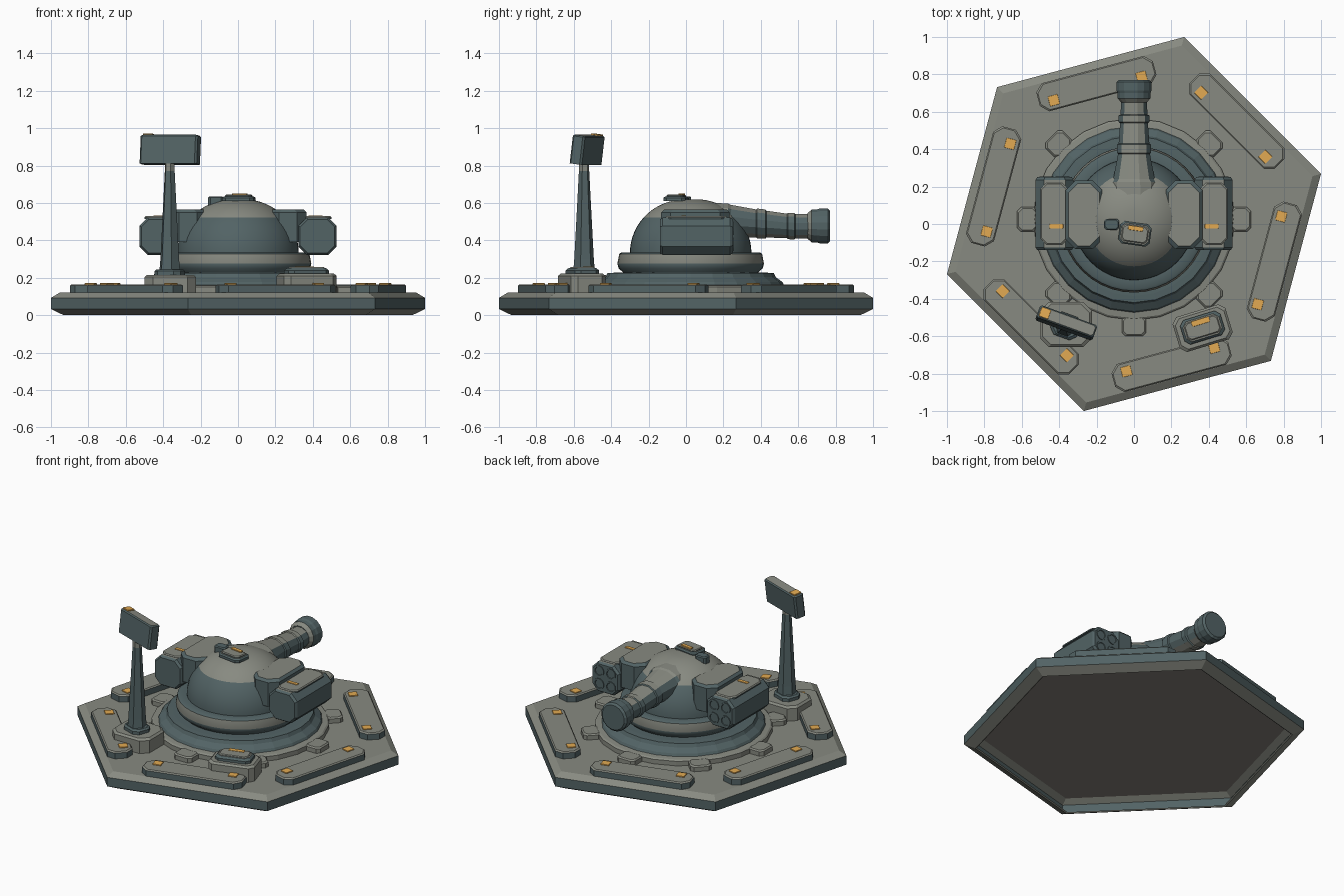
import bpy, bmesh
from math import sin, cos, pi, radians
from mathutils import Matrix, Vector

cube = bpy.data.objects.get("Cube")
if cube:
    bpy.data.objects.remove(cube, do_unlink=True)

GREY, TEAL, AMBER, DARK = range(4)


def material(name, rgb):
    m = bpy.data.materials.new(name)
    m.use_nodes = True
    m.diffuse_color = (*rgb, 1)
    m.node_tree.nodes["Principled BSDF"].inputs["Base Color"].default_value = (*rgb, 1)
    return m


MATS = [material("warm grey paint", (0.245, 0.255, 0.22)),
        material("slate teal metal", (0.085, 0.125, 0.13)),
        material("amber lamp", (0.76, 0.4, 0.085)),
        material("dark underside", (0.225, 0.205, 0.185))]


def place(x, y, z=0, turn=0):
    return Matrix.Translation((x, y, z)) @ Matrix.Rotation(radians(turn), 4, 'Z')


def loft(name, rings, bands, matrix=Matrix(), caps=(GREY, GREY), smooth=False, rule=None):
    """Skin a stack of rings; bands colours each strip, caps the first and last ring."""
    bm = bmesh.new()
    loops = [[bm.verts.new(matrix @ Vector(p)) for p in ring] for ring in rings]
    n = len(loops[0])
    for k, (a, b) in enumerate(zip(loops, loops[1:])):
        for i in range(n):
            j = (i + 1) % n
            bm.faces.new((a[i], a[j], b[j], b[i])).material_index = bands[k % len(bands)]
    bm.faces.new(loops[0][::-1]).material_index = caps[0]
    bm.faces.new(loops[-1]).material_index = caps[1]
    bmesh.ops.recalc_face_normals(bm, faces=bm.faces)
    if rule:
        for f in bm.faces:
            f.material_index = rule(f.normal)
    mesh = bpy.data.meshes.new(name)
    bm.to_mesh(mesh)
    bm.free()
    for m in MATS:
        mesh.materials.append(m)
    ob = bpy.data.objects.new(name, mesh)
    bpy.context.collection.objects.link(ob)
    if smooth:
        bpy.ops.object.select_all(action='DESELECT')
        ob.select_set(True)
        bpy.context.view_layer.objects.active = ob
        bpy.ops.object.shade_smooth_by_angle(angle=radians(35))


def circle(r, z, n, start=0):
    return [(r * cos(start + 2 * pi * i / n), r * sin(start + 2 * pi * i / n), z) for i in range(n)]


def lathe(name, profile, n, bands, matrix=Matrix(), start=0, **kw):
    loft(name, [circle(r, z, n, start) for r, z in profile], bands, matrix, **kw)


def outline(w, d, c):
    """Rectangle with cut corners."""
    x, y = w / 2, d / 2
    return [(x, c - y), (x, y - c), (x - c, y), (c - x, y),
            (-x, y - c), (-x, c - y), (c - x, -y), (x - c, -y)]


def slab(name, w, d, h, matrix, cut=0.02, edge=0.008, side=TEAL, top=GREY, slope=None):
    """Chamfered block standing on its own origin."""
    layers = [(w, d, 0), (w, d, h - edge), (w - 2 * edge, d - 2 * edge, h)]
    rings = [[(x, y, z) for x, y in outline(a, b, cut)] for a, b, z in layers]
    loft(name, rings, [side, top if slope is None else slope], matrix, (side, top))


def lamp(name, w, d, matrix):
    slab(name, w, d, 0.009, matrix, 0.003, 0.001, AMBER, AMBER)


# Hexagonal foundation, a thin shell hollow underneath
lathe("foundation", [(0.978, 0.114), (1.024, 0.09), (1.024, 0.037), (0.955, 0.006), (0.965, 0),
                     (1.035, 0.033), (1.035, 0.093), (0.988, 0.12)], 6,
      [GREY, TEAL, GREY, GREY, GREY, TEAL, GREY], start=radians(15), caps=(DARK, GREY))

# Edge plates with a lamp at each end
for k in range(6):
    turn = Matrix.Rotation(radians(60 * k - 15), 4, 'Z')
    slab("edge_plate", 0.155, 0.645, 0.045, turn @ place(0.777, 0, 0.12), 0.04, 0.007)
    for s in (-1, 1):
        lamp("edge_lamp", 0.054, 0.054, turn @ place(0.75, s * 0.243, 0.162))

# Turret ring, collar and dome
CENTRE = place(0, 0.025)
lathe("turret_ring", [(0.54, 0.117), (0.54, 0.15), (0.53, 0.158), (0.498, 0.162),
                      (0.49, 0.178), (0.455, 0.203), (0.445, 0.225), (0.41, 0.227)], 24,
      [GREY, GREY, GREY, TEAL, TEAL, TEAL, TEAL], CENTRE, caps=(GREY, TEAL))
lathe("turret_collar", [(0.34, 0.2), (0.36, 0.228), (0.385, 0.25), (0.392, 0.275),
                        (0.382, 0.328), (0.37, 0.335), (0.33, 0.335)], 40,
      [TEAL, TEAL, TEAL, GREY, TEAL, TEAL], CENTRE, caps=(TEAL, TEAL), smooth=True)
dome = [(0.325 * cos(a) ** 0.9, 0.33 + 0.292 * sin(a))
        for a in [radians(5.9 * i) for i in range(15)]]
dome_bands = [GREY if r < 0.26 else TEAL for r, z in dome[:-1]]
lathe("dome", [(0.325, 0.3)] + dome, 48, [TEAL] + dome_bands, CENTRE, smooth=True)

# Small clamps around the ring
for k in range(8):
    turn = CENTRE @ Matrix.Rotation(radians(45 * k), 4, 'Z')
    slab("ring_clamp", 0.11, 0.13, 0.04, turn @ place(0.57, 0, 0.117), 0.02, side=GREY)

# Gun barrel: (y, height, half width, half height)
STATIONS = [(0.12, 0.505, 0.135, 0.1), (0.225, 0.505, 0.128, 0.095), (0.24, 0.503, 0.115, 0.09),
            (0.375, 0.49, 0.088, 0.078), (0.38, 0.49, 0.095, 0.083), (0.425, 0.487, 0.093, 0.081),
            (0.43, 0.487, 0.085, 0.074), (0.54, 0.477, 0.077, 0.068), (0.545, 0.477, 0.085, 0.073),
            (0.58, 0.475, 0.085, 0.073), (0.585, 0.475, 0.074, 0.067), (0.665, 0.475, 0.072, 0.067)]


def oval(y, z, a, b, n=12):
    return [(a * cos(2 * pi * (i + 0.5) / n), y, z + b * sin(2 * pi * (i + 0.5) / n)) for i in range(n)]


def level_is_grey(limit):
    """Faces looking up or down are grey, the sides teal."""
    return lambda normal: GREY if abs(normal.z) > limit else TEAL


loft("gun_barrel", [oval(*s) for s in STATIONS], [TEAL], rule=level_is_grey(0.6))
loft("muzzle", [oval(y, 0.477, r, r, 16) for y, r in
                [(0.65, 0.07), (0.672, 0.089), (0.7, 0.09), (0.715, 0.095), (0.758, 0.095), (0.77, 0.082)]],
     [GREY, TEAL, TEAL, TEAL, TEAL], caps=(TEAL, TEAL))

# Launcher pods on both sides, with their shoulder arms
for s, side in ((1, "left"), (-1, "right")):
    pod = outline(0.205, 0.2, 0.045)
    rings = [[(s * (0.425 + x * k), y, 0.422 + z * k) for x, z in pod]
             for y, k in ((-0.14, 0.9), (-0.125, 1), (0.235, 1), (0.25, 0.9))]
    loft(side + "_pod", rings, [TEAL], rule=level_is_grey(0.9))
    slab(side + "_pod_lid", 0.145, 0.33, 0.014, place(s * 0.427, 0.055, 0.515), 0.03, 0.006)
    lamp(side + "_pod_lamp", 0.075, 0.024, place(s * 0.415, -0.012, 0.524))
    slab(side + "_shoulder", 0.195, 0.365, 0.175, place(s * 0.268, 0.05, 0.39), 0.05, 0.015, slope=TEAL)
    # Four launch tubes facing the gun's direction
    for dx in (-0.043, 0.043):
        for dz in (-0.043, 0.043):
            tube = Matrix.Translation((s * 0.425 + dx, 0.245, 0.422 + dz)) @ Matrix.Rotation(-pi / 2, 4, 'X')
            lathe(side + "_launch_tube", [(0.037, 0), (0.037, 0.01), (0.028, 0.01), (0.026, 0.006)],
                  14, [TEAL], tube, caps=(TEAL, TEAL))

# Dome hatch and sight box
hatch = place(0.005, -0.053, 0.61, -8)
slab("dome_hatch", 0.17, 0.12, 0.024, hatch, 0.02, 0.008, slope=TEAL)
slab("dome_hatch_lid", 0.14, 0.09, 0.012, hatch @ place(0, 0, 0.022), 0.015, 0.005)
lamp("dome_hatch_lamp", 0.08, 0.024, hatch @ place(0, 0.03, 0.032))
slab("sight_box", 0.08, 0.06, 0.05, place(-0.12, -0.002, 0.585), 0.012, 0.006, top=TEAL)

# Equipment cabinet on the deck
cabinet = place(0.367, -0.557, 0.117, 17)
slab("cabinet_base", 0.295, 0.195, 0.105, cabinet, 0.03, 0.012, side=GREY)
slab("cabinet_cover", 0.225, 0.135, 0.035, cabinet @ place(0, 0.003, 0.099), 0.025, 0.012, slope=TEAL)
slab("cabinet_lid", 0.185, 0.095, 0.012, cabinet @ place(0, 0.003, 0.129), 0.015, 0.005)
lamp("cabinet_lamp", 0.1, 0.03, cabinet @ place(0, 0.037, 0.134))

# Sensor mast with a tilted panel
mast = place(-0.365, -0.545, 0, -20)
slab("mast_base", 0.275, 0.24, 0.098, place(-0.363, -0.537, 0.117), 0.045, 0.012, side=GREY)
slab("mast_foot", 0.15, 0.13, 0.035, mast @ place(0, 0, 0.21), 0.03, 0.01, top=TEAL)
lathe("mast_post", [(0.06, 0.22), (0.053, 0.3), (0.028, 0.77), (0.027, 0.77), (0.027, 0.83)],
      6, [TEAL, TEAL, TEAL, GREY], mast)
panel = place(-0.365, -0.537, 0.808, -20) @ Matrix.Rotation(radians(-7), 4, 'X')
slab("sensor_panel", 0.325, 0.07, 0.155, panel, 0.01, 0.007, slope=TEAL)
lamp("sensor_lamp", 0.052, 0.052, panel @ place(-0.125, 0, 0.153))
